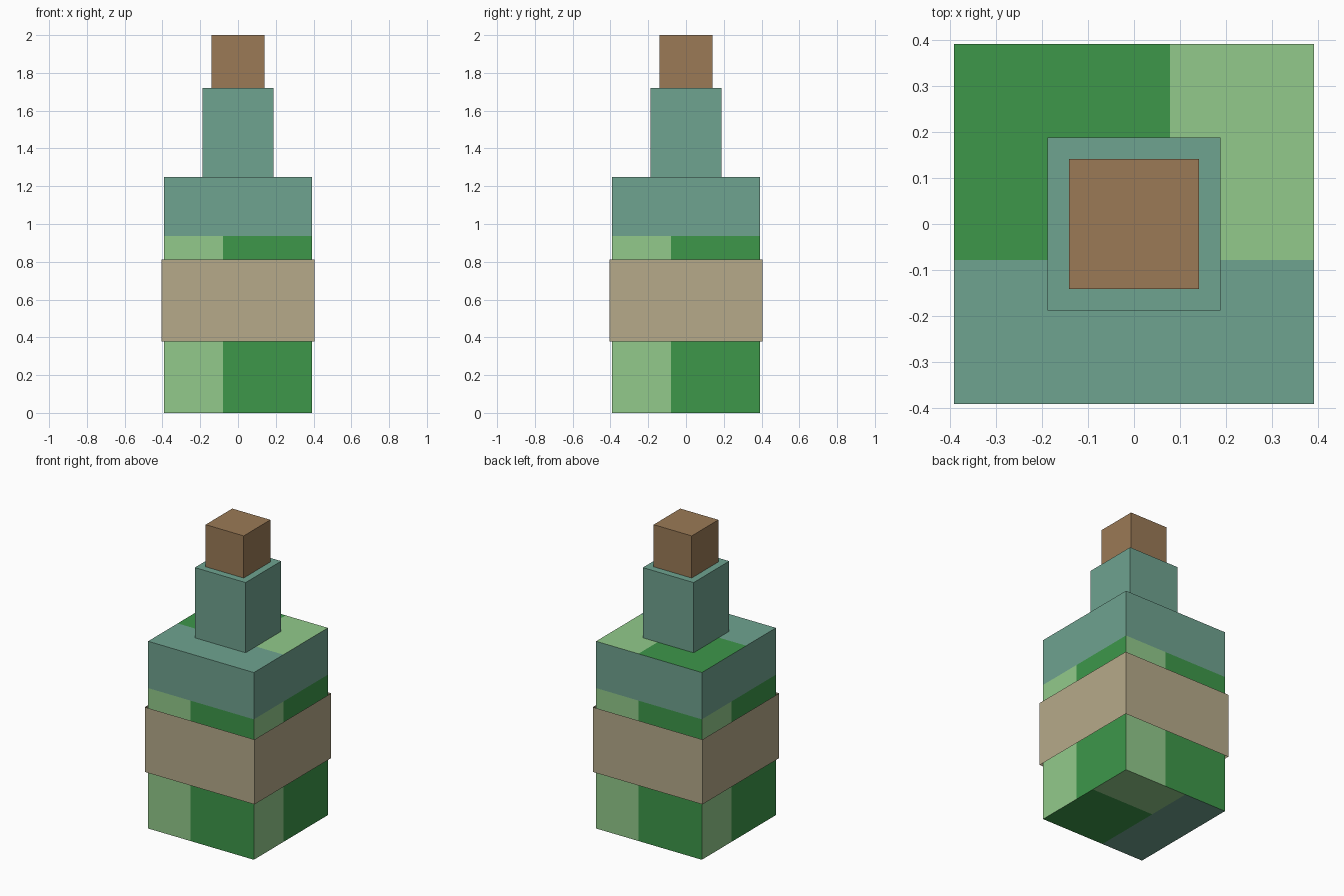
import bpy
import bmesh
import math
from mathutils import Vector

if "Cube" in bpy.data.objects:
    bpy.data.objects.remove(bpy.data.objects["Cube"], do_unlink=True)


def linear(c):
    c /= 255
    return c / 12.92 if c <= 0.04045 else ((c + 0.055) / 1.055) ** 2.4


def make_material(name, r, g, b):
    colour = (linear(r), linear(g), linear(b), 1)
    mat = bpy.data.materials.new(name)
    mat.use_nodes = True
    mat.diffuse_color = colour
    bsdf = next(n for n in mat.node_tree.nodes if n.type == 'BSDF_PRINCIPLED')
    bsdf.inputs["Base Color"].default_value = colour
    bsdf.inputs["Roughness"].default_value = 0.9
    return mat


glass = make_material("teal glass", 111, 163, 144)
light_green = make_material("light green liquid", 146, 202, 139)
dark_green = make_material("dark green liquid", 61, 151, 74)
paper = make_material("tan paper", 182, 170, 138)
cork_brown = make_material("cork brown", 155, 122, 86)


def box_mesh(half, z0, z1):
    bm = bmesh.new()
    bmesh.ops.create_cube(bm, size=1)
    for v in bm.verts:
        v.co = (v.co.x * 2 * half, v.co.y * 2 * half, z0 + (v.co.z + 0.5) * (z1 - z0))
    return bm


def finish(bm, name, *materials):
    mesh = bpy.data.meshes.new(name)
    bm.to_mesh(mesh)
    bm.free()
    for mat in materials:
        mesh.materials.append(mat)
    obj = bpy.data.objects.new(name, mesh)
    bpy.context.collection.objects.link(obj)
    return obj


# Bottle body: each face has a teal strip and, beside it, a light and a dark panel
HALF, CUT, FILL, SHOULDER = 0.3906, 0.0781, 0.9375, 1.25
body = box_mesh(HALF, 0, SHOULDER)
cuts = [((s * CUT, 0, 0), (1, 0, 0)) for s in (-1, 1)]
cuts += [((0, s * CUT, 0), (0, 1, 0)) for s in (-1, 1)]
cuts += [((0, 0, FILL), (0, 0, 1))]
for point, normal in cuts:
    bmesh.ops.bisect_plane(body, geom=body.verts[:] + body.edges[:] + body.faces[:],
                           plane_co=point, plane_no=normal)
body.normal_update()
for face in body.faces:
    c, n = face.calc_center_median(), face.normal
    if n.z > 0.5:                      # top
        teal, light = c.y < -CUT, c.x > CUT
    elif n.z < -0.5:                   # underside
        teal, light = c.x < -CUT, c.y > CUT
    else:                              # sides: light panel on the viewer's left
        left = n.cross(Vector((0, 0, 1)))
        teal, light = c.z > FILL, c.dot(left) > CUT
    face.material_index = 0 if teal else 1 if light else 2
bmesh.ops.dissolve_limit(body, angle_limit=math.radians(1), verts=body.verts[:],
                         edges=body.edges[:], delimit={'MATERIAL'})
finish(body, "bottle_body", glass, light_green, dark_green)

# Label: open sleeve standing just clear of the body
label = box_mesh(0.405, 0.379, 0.812)
caps = [f for f in label.faces if abs(f.calc_center_median().z - 0.5955) > 0.1]
bmesh.ops.delete(label, geom=caps, context='FACES_ONLY')
finish(label, "label_sleeve", paper)

# Neck and stopper
finish(box_mesh(0.1875, SHOULDER, 1.7188), "bottle_neck", glass)
finish(box_mesh(0.1406, 1.7188, 2.0), "cork_stopper", cork_brown)
